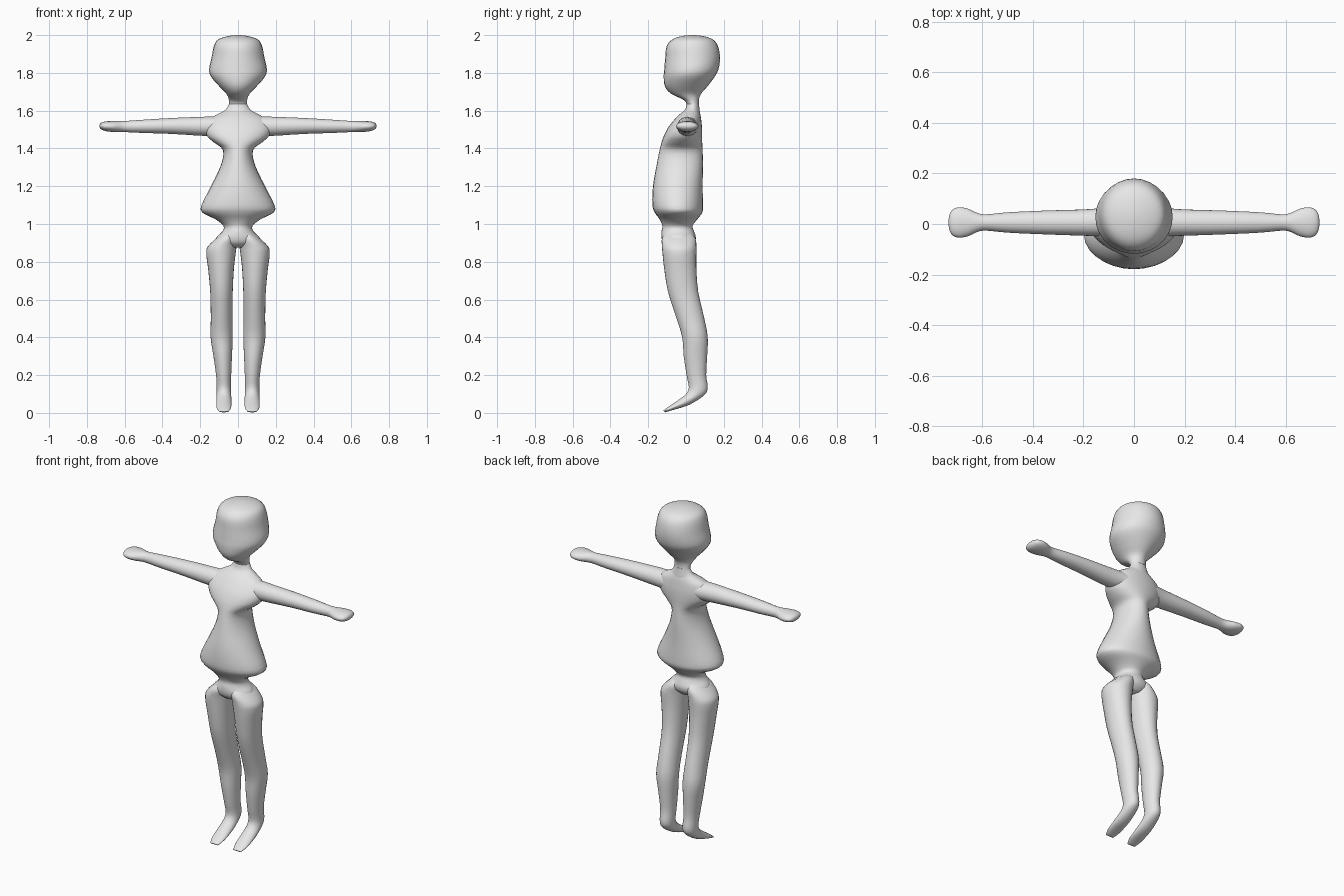
import bpy, bmesh, math
from mathutils import Vector

SEG = 28
mat = bpy.data.materials.new("light grey")
mat.diffuse_color = (0.8, 0.8, 0.8, 1)


def spline(rows, steps):
    """Catmull-Rom interpolation of section rows."""
    out = []
    for i in range(len(rows) - 1):
        p = [rows[max(0, min(len(rows) - 1, i + k))] for k in (-1, 0, 1, 2)]
        for s in range(steps):
            t = s / steps
            out.append([0.5 * (2 * b + (c - a) * t + (2 * a - 5 * b + 4 * c - d) * t * t
                               + (3 * b - a - 3 * c + d) * t ** 3)
                        for a, b, c, d in zip(*p)])
    out.append(rows[-1])
    return out


def loft(name, rings):
    """Skin elliptical rings (centre, half axis u, half axis v) with domed poles."""
    bm = bmesh.new()
    loops = []
    for c, u, v in rings:
        loops.append([bm.verts.new(c + u * math.cos(2 * math.pi * k / SEG)
                                   + v * math.sin(2 * math.pi * k / SEG)) for k in range(SEG)])
    for a, b in zip(loops, loops[1:]):
        for k in range(SEG):
            j = (k + 1) % SEG
            bm.faces.new((a[k], a[j], b[j], b[k]))
    for loop, ring in ((loops[0], rings[0]), (loops[-1], rings[-1])):
        pole = bm.verts.new(ring[0])
        for k in range(SEG):
            bm.faces.new((loop[k], loop[(k + 1) % SEG], pole))
    bmesh.ops.recalc_face_normals(bm, faces=bm.faces)
    me = bpy.data.meshes.new(name)
    bm.to_mesh(me)
    bm.free()
    me.materials.append(mat)
    for f in me.polygons:
        f.use_smooth = True
    ob = bpy.data.objects.new(name, me)
    bpy.context.collection.objects.link(ob)


def upright(rows, steps=3):
    """Rows: x centre, x half, front y, front z, back y, back z."""
    rings = []
    for x, h, fy, fz, by, bz in spline(rows, steps):
        f, b = Vector((x, fy, fz)), Vector((x, by, bz))
        rings.append(((f + b) / 2, Vector((h, 0, 0)), (f - b) / 2))
    return rings


def body(name, rows):
    """Rows: z, half width, front y, back y."""
    loft(name, upright([(0, h, f, z, b, z) for z, h, f, b in rows]))


# head and neck
body("head", [
    (2.0, .015, .02, .05), (1.993, .06, -.03, .10), (1.975, .108, -.075, .145),
    (1.94, .128, -.103, .17), (1.88, .14, -.11, .18), (1.82, .153, -.115, .172),
    (1.78, .143, -.118, .152), (1.73, .10, -.112, .115), (1.69, .062, -.08, .08),
    (1.655, .048, -.01, .068), (1.62, .052, .005, .07), (1.58, .08, -.02, .075),
    (1.54, .10, -.05, .075)])

# torso from shoulders to waist and pelvis
body("torso", [
    (1.64, .045, .005, .068), (1.605, .066, -.005, .07), (1.58, .11, -.035, .076),
    (1.555, .15, -.06, .08), (1.51, .175, -.095, .085), (1.465, .163, -.118, .086),
    (1.43, .125, -.13, .086), (1.39, .079, -.14, .088), (1.31, .091, -.156, .09),
    (1.20, .143, -.175, .088), (1.10, .193, -.178, .09), (1.06, .188, -.165, .086),
    (1.025, .12, -.14, .06), (.99, .077, -.125, .035), (.96, .083, -.13, .043),
    (.93, .113, -.13, .052), (.90, .11, -.12, .045), (.875, .05, -.09, .02)])

# legs with pointed feet: x inner, x outer, front y, front z, back y, back z
LEG = [
    (.01, .07, -.10, .96, .02, .96), (.006, .115, -.127, .925, .05, .925),
    (.008, .160, -.127, .88, .055, .88), (.013, .168, -.124, .84, .055, .84),
    (.022, .158, -.115, .76, .055, .76), (.028, .147, -.095, .64, .065, .64),
    (.03, .144, -.05, .50, .097, .50), (.028, .145, -.02, .40, .115, .40),
    (.032, .13, -.012, .30, .112, .30), (.036, .116, .003, .20, .107, .20),
    (.036, .113, .015, .135, .115, .135), (.036, .113, 0, .10, .098, .095),
    (.035, .115, -.035, .072, .02, .044), (.037, .113, -.09, .035, -.06, .018),
    (.05, .10, -.121, .012, -.11, .003)]
# arms with flattened hands: x, y centre, y half, z centre, z half
ARM = [
    (.08, .012, .06, 1.517, .05), (.17, .006, .053, 1.517, .051),
    (.35, .006, .047, 1.519, .042), (.50, .006, .040, 1.517, .035),
    (.585, .006, .032, 1.516, .030), (.62, .006, .038, 1.516, .029),
    (.655, .006, .054, 1.516, .029), (.69, .006, .060, 1.517, .027),
    (.715, .006, .052, 1.518, .022), (.728, .006, .034, 1.519, .014),
    (.733, .006, .008, 1.519, .004)]

for side, s in (("left", 1), ("right", -1)):
    loft(side + "_leg", upright([(s * (a + b) / 2, (b - a) / 2, *r) for a, b, *r in LEG]))
    loft(side + "_arm", [(Vector((s * x, y, z)), Vector((0, hy, 0)), Vector((0, 0, hz)))
                         for x, y, hy, z, hz in spline(ARM, 3)])
